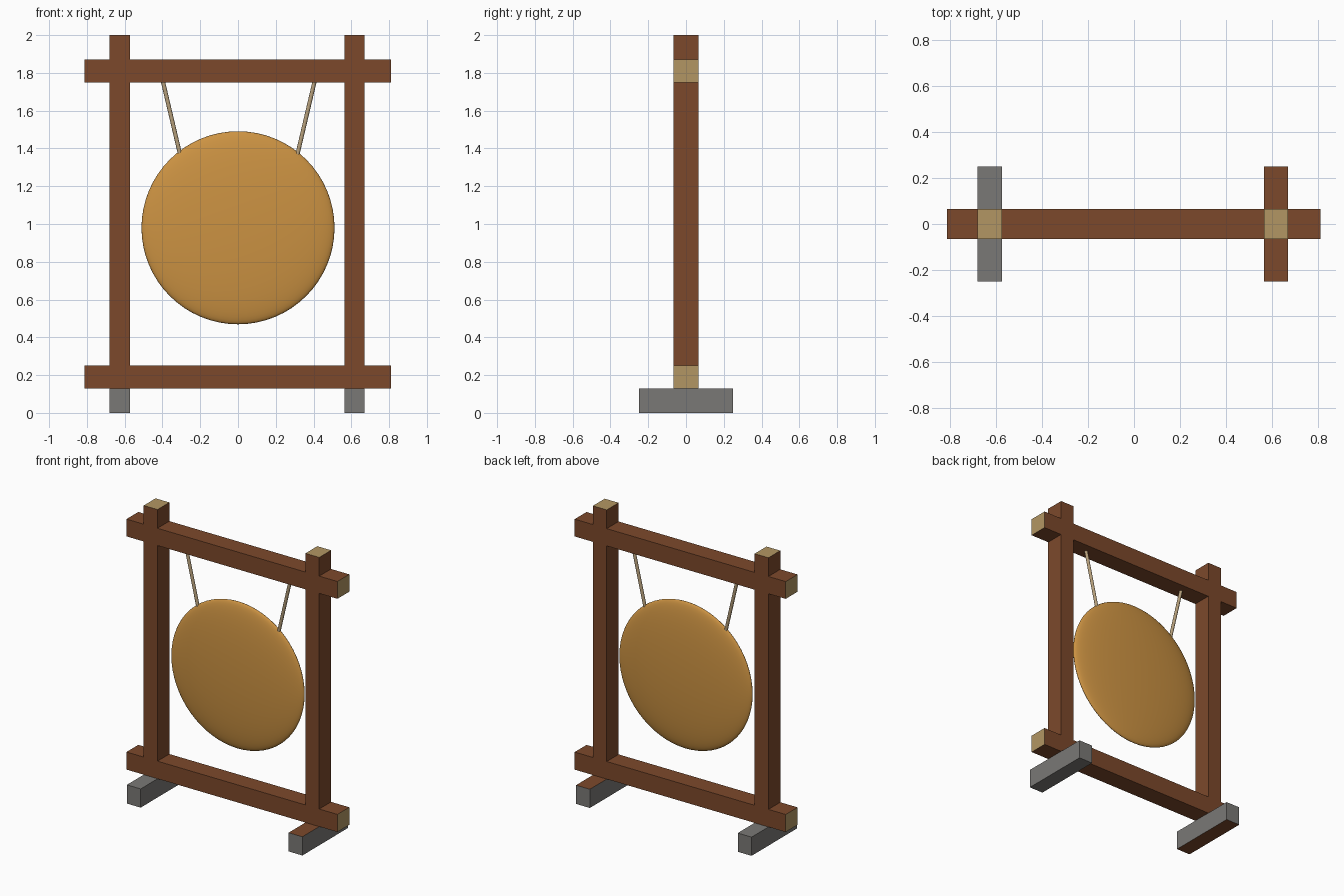
import bpy, bmesh, math
from mathutils import Vector, Matrix

if "Cube" in bpy.data.objects:
    bpy.data.objects.remove(bpy.data.objects["Cube"])


def material(name, rgb):
    m = bpy.data.materials.new(name)
    m.diffuse_color = (*rgb, 1.0)
    m.use_nodes = True
    m.node_tree.nodes["Principled BSDF"].inputs["Base Color"].default_value = m.diffuse_color
    return m


WOOD = material("brown wood", (0.202, 0.066, 0.024))
GRAIN = material("tan end grain", (0.448, 0.307, 0.126))
STONE = material("grey", (0.195, 0.190, 0.180))
BRASS = material("golden brass", (0.604, 0.290, 0.055))
ROPE = material("pale rope", (0.470, 0.350, 0.200))


def add_object(name, bm, mats):
    mesh = bpy.data.meshes.new(name)
    bm.to_mesh(mesh)
    bm.free()
    for m in mats:
        mesh.materials.append(m)
    ob = bpy.data.objects.new(name, mesh)
    bpy.context.collection.objects.link(ob)
    return ob


def beam(name, lo, hi, mats, accent=()):
    """Box from corner lo to corner hi; faces pointing along accent directions get the second colour."""
    lo, hi = Vector(lo), Vector(hi)
    bm = bmesh.new()
    bmesh.ops.create_cube(bm, size=1, matrix=Matrix.Translation((lo + hi) / 2) @ Matrix.Diagonal((*(hi - lo), 1)))
    bm.normal_update()
    for f in bm.faces:
        if any(f.normal.dot(Vector(d)) > 0.9 for d in accent):
            f.material_index = 1
    return add_object(name, bm, mats)


X, NX, Z, NZ = (1, 0, 0), (-1, 0, 0), (0, 0, 1), (0, 0, -1)
D = 0.065   # half depth of the frame

# Rails with end grain on both ends
for name, z0, z1 in (("bottom_rail", 0.13, 0.252), ("top_rail", 1.75, 1.87)):
    beam(name, (-0.812, -D, z0), (0.81, D, z1), (WOOD, GRAIN), (X, NX))

# Posts and feet: one foot is turned over, so its brown face is on top
for side, x, brown_face in (("left", -0.626, NZ), ("right", 0.617, Z)):
    beam(side + "_post", (x - 0.053, -D, 0.13), (x + 0.053, D, 2.0), (WOOD, GRAIN), (Z,))
    beam(side + "_foot", (x - 0.053, -0.25, 0), (x + 0.053, 0.25, 0.13), (STONE, WOOD), (brown_face,))

# Gong: flattened round disc with its axis along y
bm = bmesh.new()
bmesh.ops.create_uvsphere(
    bm, u_segments=64, v_segments=32, radius=1,
    matrix=Matrix.Translation((0, 0, 0.98)) @ Matrix.Diagonal((0.511, 0.055, 0.511, 1)) @ Matrix.Rotation(math.pi / 2, 4, 'X'))
for f in bm.faces:
    f.smooth = True
add_object("gong", bm, (BRASS,))

# Ropes from the top rail to the gong rim
for side, s in (("left", -1), ("right", 1)):
    a, b = Vector((s * 0.31 + 0.004, 0, 1.365)), Vector((s * 0.405 + 0.004, 0, 1.77))
    bm = bmesh.new()
    bmesh.ops.create_cone(
        bm, cap_ends=True, segments=12, radius1=0.011, radius2=0.011, depth=(b - a).length,
        matrix=Matrix.Translation((a + b) / 2) @ (b - a).to_track_quat('Z', 'Y').to_matrix().to_4x4())
    for f in bm.faces:
        f.smooth = len(f.verts) == 4
    add_object(side + "_rope", bm, (ROPE,))
